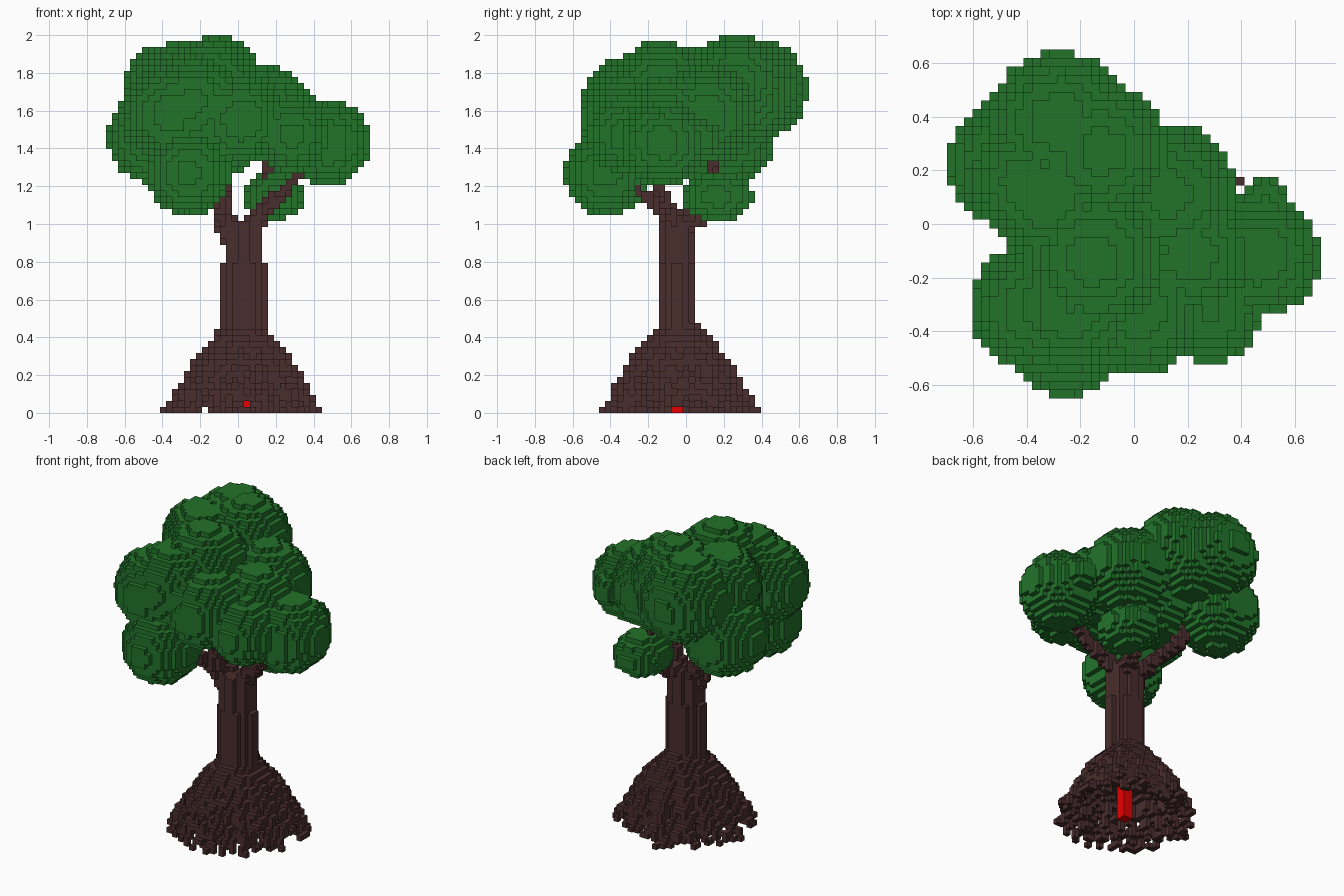
import bpy
import bmesh
import math
import random
from mathutils import Vector

random.seed(11)
V = 2 / 63  # edge of one cube cell

if "Cube" in bpy.data.objects:
    bpy.data.objects.remove(bpy.data.objects["Cube"])


def material(name, colour):
    mat = bpy.data.materials.new(name)
    mat.use_nodes = True
    mat.diffuse_color = (*colour, 1)
    mat.node_tree.nodes["Principled BSDF"].inputs["Base Color"].default_value = (*colour, 1)
    return mat


def cell_of(p):
    # cells meet at x = 0 and z = 0, and are centred on y = 0
    return (math.floor(p[0] / V), round(p[1] / V), math.floor(p[2] / V))


def centre_of(c):
    return Vector(((c[0] + 0.5) * V, c[1] * V, (c[2] + 0.5) * V))


def ball(centre, radii):
    ci, cj, ck = cell_of(centre)
    n = int(max(radii) / V) + 2
    cells = {(ci, cj, ck)}
    for i in range(ci - n, ci + n + 1):
        for j in range(cj - n, cj + n + 1):
            for k in range(max(0, ck - n), ck + n + 1):
                p = centre_of((i, j, k))
                if sum(((p[a] - centre[a]) / radii[a]) ** 2 for a in range(3)) <= 1:
                    cells.add((i, j, k))
    return cells


def limb(points, r0, r1):
    cells = set()
    points = [Vector(p) for p in points]
    spans = len(points) - 1
    for s in range(spans):
        for step in range(11):
            t = step / 10
            r = r0 + (r1 - r0) * (s + t) / spans
            cells |= ball(points[s].lerp(points[s + 1], t), (r, r, r))
    return cells


def column(x, y, rx, ry, k0, k1):
    n = int(max(rx, ry) / V) + 2
    ci, cj, _ = cell_of((x, y, 0))
    cells = set()
    for i in range(ci - n, ci + n + 1):
        for j in range(cj - n, cj + n + 1):
            p = centre_of((i, j, 0))
            if ((p.x - x) / rx) ** 2 + ((p.y - y) / ry) ** 2 <= 1:
                cells |= {(i, j, k) for k in range(k0, k1)}
    return cells


def build(name, cells, mat):
    # one quad for every cell side that has no neighbour
    bm = bmesh.new()
    verts = {}

    def vert(key):
        if key not in verts:
            verts[key] = bm.verts.new((key[0] * V, (key[1] - 0.5) * V, key[2] * V))
        return verts[key]

    for c in sorted(cells):
        for axis in range(3):
            a, b = (axis + 1) % 3, (axis + 2) % 3
            for side in (0, 1):
                near = list(c)
                near[axis] += 2 * side - 1
                if tuple(near) in cells:
                    continue
                quad = []
                for u, w in ((0, 0), (1, 0), (1, 1), (0, 1)):
                    k = list(c)
                    k[axis] += side
                    k[a] += u
                    k[b] += w
                    quad.append(vert(tuple(k)))
                bm.faces.new(quad if side else quad[::-1])
    mesh = bpy.data.meshes.new(name)
    bm.to_mesh(mesh)
    bm.free()
    mesh.materials.append(mat)
    obj = bpy.data.objects.new(name, mesh)
    bpy.context.collection.objects.link(obj)


bark = material("dark bark brown", (0.067, 0.026, 0.026))
green = material("leaf green", (0.016, 0.171, 0.023))
red = material("bright red", (0.8, 0.0, 0.0))

# trunk, narrower near the top
X, Y = V, -1.5 * V
trunk = column(X, Y, 0.122, 0.09, 12, 25) | column(X, Y, 0.095, 0.09, 25, 32)

# branches into the leaf clumps
branches = set()
for points, r0, r1 in (
        ([(0.07, -0.05, 0.95), (0.14, -0.09, 1.08), (0.24, -0.14, 1.17), (0.34, -0.14, 1.27)], 0.05, 0.025),
        ([(0.05, -0.02, 0.98), (0.09, 0.09, 1.04), (0.14, 0.09, 1.18), (0.15, 0.15, 1.34)], 0.045, 0.03),
        ([(0.0, -0.05, 0.95), (-0.1, 0.03, 1.08), (-0.22, 0.13, 1.2), (-0.27, 0.16, 1.33)], 0.05, 0.03),
        ([(-0.05, -0.06, 0.95), (-0.09, -0.1, 1.05), (-0.13, -0.2, 1.14), (-0.2, -0.33, 1.2)], 0.055, 0.025),
        ([(-0.08, -0.1, 1.05), (-0.07, -0.14, 1.15), (-0.07, -0.1, 1.32)], 0.04, 0.025)):
    branches |= limb(points, r0, r1)

# roots fanning out and down from the trunk, breaking up near the ground
roots = set()
ROOTS = 105
for n in range(ROOTS):
    angle = math.tau * (n + random.random()) / ROOTS
    reach = random.uniform(0.2, 0.33)
    end = 0.0 if random.random() < 0.5 else random.uniform(0.03, 0.08)
    for step in range(31):
        s = step / 30
        z = 0.45 * (1 - s)
        if z < end or random.random() < 0.45 * s ** 3:
            continue
        r = 0.09 + reach * s ** 0.8
        turn = angle + random.uniform(-0.07, 0.07)
        roots.add(cell_of((X + r * math.cos(turn), -0.035 + r * math.sin(turn), z + 0.001)))
for k in range(8, 14):
    r = 0.1 + (14 - k) * 0.016
    roots |= column(X, -0.04, r, r, k, k + 1)

# red block under the trunk, with two small gaps in the roots that show it
core = {(i, j, k) for i in (0, 1) for j in (-2, -1) for k in range(7)}
gaps = {c for c in roots if (c[0] == 1 and c[2] == 1 and c[1] < -2)
        or (c[1] == -2 and c[2] == 0 and c[0] > 1)}
wood = trunk | branches | (roots - core - gaps)

# leaf clumps: centre and radius
crown = set()
for x, y, z, r in (
        (-0.28, 0.38, 1.71, 0.265), (-0.12, 0.27, 1.75, 0.25), (-0.17, 0.33, 1.65, 0.23),
        (-0.45, 0.23, 1.46, 0.245), (-0.33, 0.10, 1.72, 0.23), (-0.41, 0.16, 1.75, 0.19),
        (-0.36, -0.31, 1.58, 0.25), (-0.15, -0.13, 1.70, 0.27), (-0.24, -0.30, 1.64, 0.25),
        (-0.26, -0.42, 1.27, 0.225), (0.02, -0.33, 1.55, 0.235),
        (0.28, -0.32, 1.47, 0.20), (0.47, -0.12, 1.43, 0.23),
        (0.13, 0.11, 1.58, 0.26), (0.49, 0.09, 1.45, 0.09),
        (-0.12, 0.02, 1.54, 0.29), (0.22, -0.12, 1.56, 0.22)):
    crown |= ball((x, y, z), (r, r, r))
crown = {c for c in crown if -22 <= c[0] <= 21 and abs(c[1]) <= 20 and c[2] <= 62}
small_clump = ball((0.19, 0.17, 1.145), (0.16, 0.19, 0.13))

build("trunk_and_roots", wood, bark)
build("leaf_crown", crown - wood, green)
build("small_leaf_clump", small_clump - wood - crown, green)
build("red_block", core, red)
